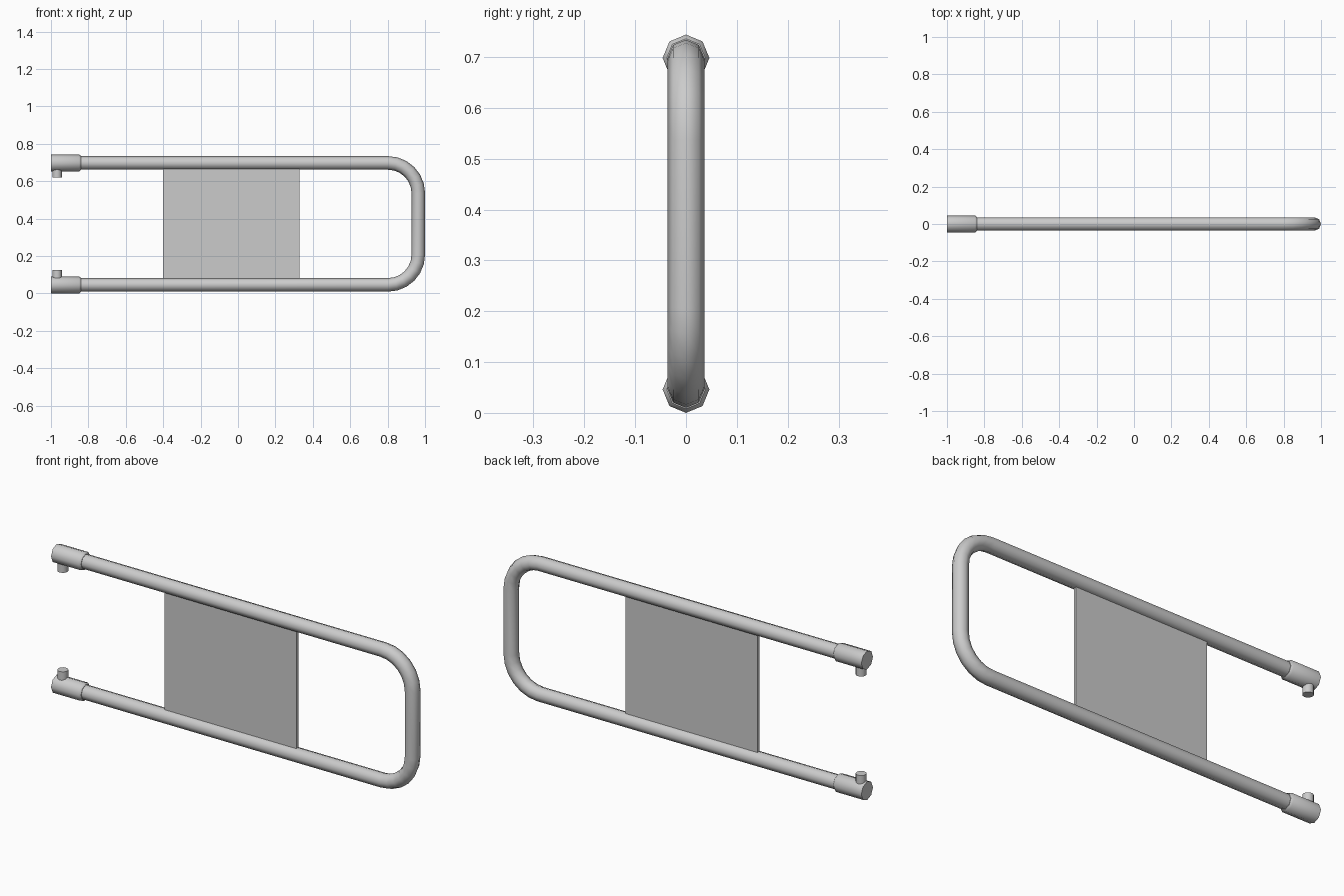
import bpy, bmesh, math
from mathutils import Vector

if "Cube" in bpy.data.objects:
    bpy.data.objects.remove(bpy.data.objects["Cube"])

LOW, HIGH = 0.046, 0.698      # centre heights of the two rails
SIDES = 8


def sweep(name, path, radii, sides=SIDES):
    """Round tube along a path lying in the XZ plane, with capped ends."""
    pts = [Vector((x, 0, z)) for x, z in path]
    bm = bmesh.new()
    rings = []
    for i, p in enumerate(pts):
        a = (p - pts[i - 1]).normalized() if i else None
        b = (pts[i + 1] - p).normalized() if i < len(pts) - 1 else None
        a, b = a or b, b or a
        t = (a + b).normalized()
        miter = 1 / max(t.dot(a), 0.5)
        n = Vector((-t.z, 0, t.x)) * miter
        r = radii[i] if isinstance(radii, (list, tuple)) else radii
        rings.append([bm.verts.new(p + r * (n * math.cos(k) + Vector((0, 1, 0)) * math.sin(k)))
                      for k in (2 * math.pi * j / sides for j in range(sides))])
    for r0, r1 in zip(rings, rings[1:]):
        for j in range(sides):
            k = (j + 1) % sides
            bm.faces.new((r0[j], r0[k], r1[k], r1[j]))
    bm.faces.new(rings[0])
    bm.faces.new(rings[-1])
    bmesh.ops.recalc_face_normals(bm, faces=bm.faces)
    me = bpy.data.meshes.new(name)
    bm.to_mesh(me)
    bm.free()
    ob = bpy.data.objects.new(name, me)
    bpy.context.collection.objects.link(ob)
    bpy.ops.object.select_all(action='DESELECT')
    ob.select_set(True)
    bpy.context.view_layer.objects.active = ob
    bpy.ops.object.shade_smooth_by_angle(angle=math.radians(50))
    return ob


# U-shaped rail with two rounded corners
R, CX, STEPS = 0.162, 0.802, 6
path = [(-0.87, LOW)]
for cz, start in ((LOW + R, -90), (HIGH - R, 0)):
    for s in range(STEPS + 1):
        a = math.radians(start + 90 * s / STEPS)
        path.append((CX + R * math.cos(a), cz + R * math.sin(a)))
path.append((-0.87, HIGH))
sweep("bent_rail", path, 0.036)

# End sleeves with hinge pins facing each other
for label, z, d in (("lower", LOW, 1), ("upper", HIGH, -1)):
    sweep(label + "_sleeve", [(-1.0, z), (-0.85, z), (-0.84, z)], [0.046, 0.046, 0.038])
    sweep(label + "_hinge_pin", [(-0.967, z), (-0.967, z + d * 0.079)], 0.025, 12)

# Thin sign panel set between the rails
bpy.ops.mesh.primitive_cube_add(size=1, location=(-0.036, 0, (LOW + HIGH) / 2))
panel = bpy.context.object
panel.name = "panel"
panel.scale = (0.728, 0.014, HIGH - LOW - 0.05)
bpy.ops.object.transform_apply(location=False, rotation=False, scale=True)
